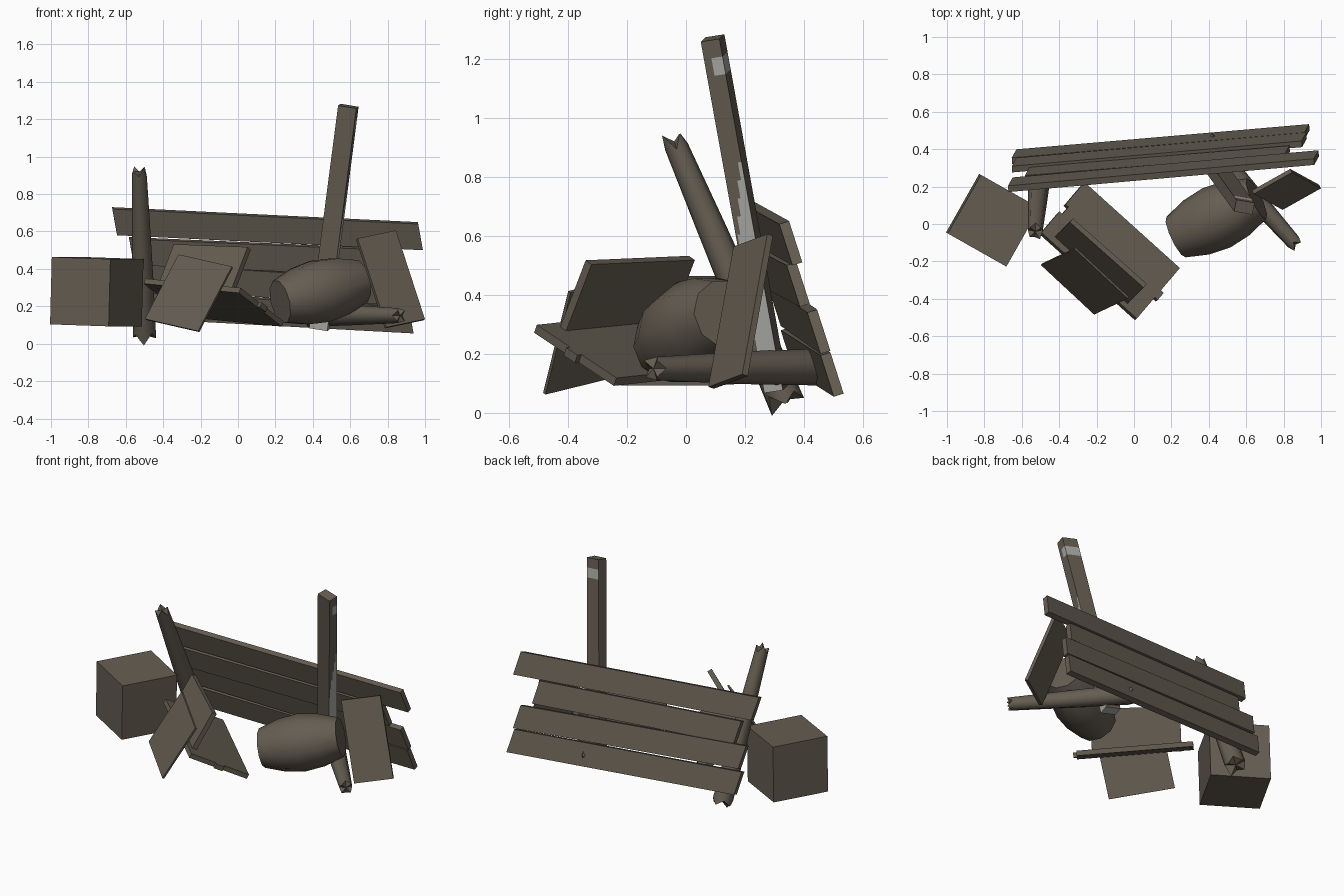
import bpy, bmesh, math, random
from mathutils import Vector, Matrix

random.seed(4)
if "Cube" in bpy.data.objects:
    bpy.data.objects.remove(bpy.data.objects["Cube"])


def material(name, rgb):
    m = bpy.data.materials.new(name)
    m.use_nodes = True
    m.diffuse_color = (*rgb, 1)
    m.node_tree.nodes["Principled BSDF"].inputs["Base Color"].default_value = (*rgb, 1)
    return m


WOOD = material("weathered brown wood", (0.13, 0.11, 0.083))
GREY = material("bare pale grey", (0.41, 0.41, 0.385))


def finish(name, bm, matrix=None, smooth=False):
    if matrix:
        bm.transform(matrix)
    bmesh.ops.recalc_face_normals(bm, faces=bm.faces)
    mesh = bpy.data.meshes.new(name)
    bm.to_mesh(mesh)
    bm.free()
    mesh.materials.append(WOOD)
    obj = bpy.data.objects.new(name, mesh)
    bpy.context.scene.collection.objects.link(obj)
    if smooth:
        bpy.ops.object.select_all(action='DESELECT')
        obj.select_set(True)
        bpy.context.view_layer.objects.active = obj
        bpy.ops.object.shade_smooth_by_angle(angle=math.radians(50))
    return obj


def frame(center, u, v, w):
    # Matrix whose columns are the three full edge vectors of a box
    m = Matrix((u, v, w)).transposed().to_4x4()
    m.translation = center
    return m


def slab(name, corner, along, across, thick):
    # Flat board from a corner and its two edge vectors
    c, u, v = Vector(corner), Vector(along), Vector(across)
    bm = bmesh.new()
    bmesh.ops.create_cube(bm, size=1)
    w = u.cross(v).normalized() * thick
    return finish(name, bm, frame(c + (u + v) / 2, u, v, w))


def lathe(name, start, end, profile, sides, jag=0):
    # Rings of (distance fraction, radius) around an axis, with splintered ends if asked
    a, b = Vector(start), Vector(end)
    length = (b - a).length
    bm = bmesh.new()
    rings = []
    for i, (t, r) in enumerate(profile):
        ring = []
        for k in range(sides):
            ang = math.tau * k / sides
            z = t * length
            if i in (0, len(profile) - 1):
                z += jag * (random.uniform(0.3, 1) if k % 2 else -random.uniform(0.3, 1))
            ring.append(bm.verts.new((r * math.cos(ang), r * math.sin(ang), z)))
        rings.append(ring)
    for lo, hi in zip(rings, rings[1:]):
        for k in range(sides):
            n = (k + 1) % sides
            bm.faces.new((lo[k], lo[n], hi[n], hi[k]))
    for ring, t in ((rings[0], 0), (rings[-1], 1)):
        mid = bm.verts.new((0, 0, t * length))
        for k in range(sides):
            bm.faces.new((ring[k], ring[(k + 1) % sides], mid))
    rot = (b - a).to_track_quat('Z', 'Y').to_matrix().to_4x4()
    return finish(name, bm, Matrix.Translation(a) @ rot, True)


# Crate
bm = bmesh.new()
bmesh.ops.create_cube(bm, size=0.36)
finish("crate", bm, Matrix.Translation((-0.755, 0.02, 0.278))
       @ Matrix.Rotation(math.radians(-29.5), 4, 'Z') @ Matrix.Rotation(0.03, 4, 'Y'))

# Leaning fence boards: left end centre, right end centre
fence = [((-0.66, 0.21, 0.655), (0.975, 0.355, 0.575)),
         ((-0.57, 0.265, 0.495), (0.82, 0.38, 0.435)),
         ((-0.64, 0.315, 0.37), (0.91, 0.45, 0.275)),
         ((-0.64, 0.36, 0.215), (0.925, 0.495, 0.13))]
for i, (left, right) in enumerate(fence):
    down = Vector((0.025, 0.045, -0.14))
    left, right = Vector(left), Vector(right)
    slab(f"fence_board_{i + 1}", left - down / 2, right - left, down, 0.035)

# Leaning side plank
slab("side_plank", (0.635, 0.17, 0.56), (0.205, 0.115, 0.043), (0.155, -0.085, -0.475), 0.022)

# Centre wreck: sloping panel with a batten, upright panel and loose front panel
slope_u, slope_v = Vector((-0.51, 0.46, 0.05)), Vector((0.23, 0.27, -0.18))
corner = Vector((0.01, -0.51, 0.285))
for i, (a, b, shift) in enumerate([(0, 0.42, 0), (0.42, 0.56, -0.03), (0.56, 1, 0)]):
    slab(f"sloping_panel_{i + 1}", corner + slope_v * a + slope_u * shift,
         slope_u, slope_v * (b - a), 0.03)
slab("upright_panel", (-0.335, 0.02, 0.525), (0.395, -0.35, -0.015), (-0.09, -0.09, -0.235), 0.03)
slab("loose_panel", (-0.315, -0.13, 0.475), (0.285, -0.265, -0.065), (-0.18, -0.085, -0.345), 0.012)

# Logs and barrel
log = [(0, 0.062), (0.35, 0.057), (0.7, 0.048), (1, 0.04)]
lathe("standing_log", (-0.5, 0.335, 0.045), (-0.528, -0.04, 0.92), log, 8, 0.035)
lathe("fallen_log", (0.385, 0.43, 0.155), (0.865, -0.11, 0.15), log, 8, 0.025)
lathe("barrel", (0.225, -0.07, 0.225), (0.655, 0.135, 0.335),
      [(0, 0.12), (0.25, 0.16), (0.5, 0.175), (0.75, 0.16), (1, 0.12)], 10)

# Tall post, with bare patches on its outer side
base, top = Vector((0.435, 0.305, 0.08)), Vector((0.59, 0.09, 1.27))
axis = top - base
u = Vector((1, -0.2, 0))
u = (u - axis * u.dot(axis) / axis.length_squared).normalized()
v = axis.normalized().cross(u)
bm = bmesh.new()
bmesh.ops.create_cube(bm, size=1)
bmesh.ops.subdivide_edges(bm, edges=bm.edges[:], cuts=19, use_grid_fill=True)
bm.normal_update()
for f in bm.faces:
    c, n = f.calc_center_median(), f.normal
    t = c.z + 0.5
    outer = n.x > 0.5 and t < 0.68 and c.y > -0.5 + max(0, (t - 0.4) / 0.28)
    patch = (n.x > 0.5 or n.y > 0.5) and 0.89 < t < 0.93 and c.y > -0.1
    foot = n.z < -0.5 or (n.y < -0.5 and t < 0.06)
    f.material_index = int(outer or patch or foot)
post = finish("tall_post", bm, frame((base + top) / 2, u * 0.1, v * 0.065, axis))
post.data.materials.append(GREY)
